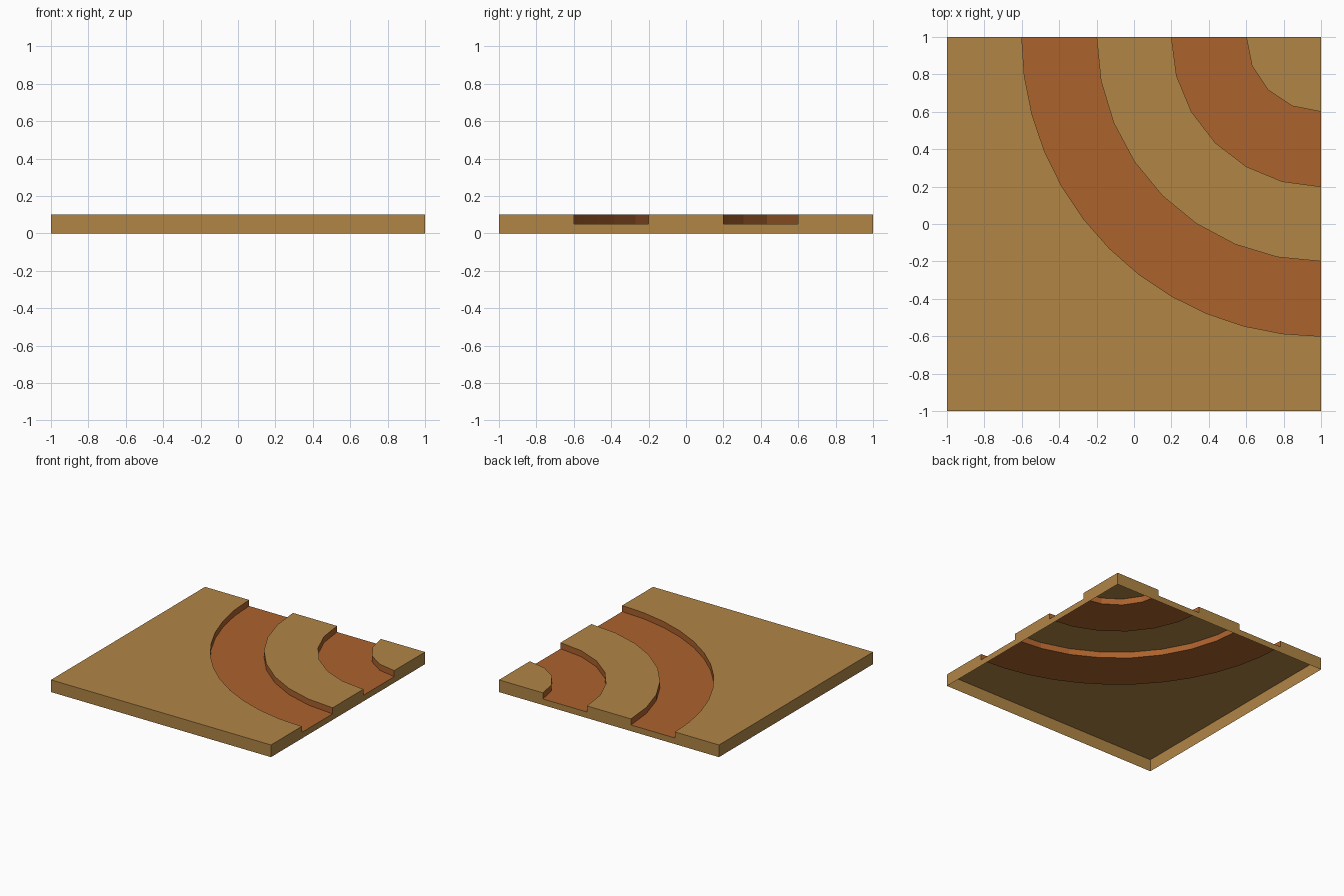
import bpy, bmesh
from math import cos, sin, pi
from mathutils import Vector

if "Cube" in bpy.data.objects:
    bpy.data.objects.remove(bpy.data.objects["Cube"])

TOP, FLOOR = 0.1, 0.05
# arc radius about the corner (1, 1) -> number of segments in the quarter turn
ARCS = {0.4: 4, 0.8: 6, 1.2: 8, 1.6: 12}


def material(name, color):
    m = bpy.data.materials.new(name)
    m.diffuse_color = (*color, 1)
    m.use_nodes = True
    m.node_tree.nodes["Principled BSDF"].inputs["Base Color"].default_value = m.diffuse_color
    return m


def arc(r, z):
    """Quarter arc from the back edge round to the right edge."""
    n = ARCS[r]
    return [Vector((1 - r * cos(i * pi / 2 / n), 1 - r * sin(i * pi / 2 / n), z))
            for i in range(n + 1)]


def face(bm, pts, normal):
    f = bm.faces.new([bm.verts.new(p) for p in pts])
    f.normal_update()
    if f.normal.dot(Vector(normal)) < 0:
        f.normal_flip()


def finish(bm, name, mat):
    bmesh.ops.remove_doubles(bm, verts=bm.verts, dist=1e-4)
    me = bpy.data.meshes.new(name)
    bm.to_mesh(me)
    bm.free()
    me.materials.append(mat)
    bpy.context.collection.objects.link(bpy.data.objects.new(name, me))


tan = material("tan_ground", (0.434, 0.235, 0.06))
orange = material("orange_track", (0.413, 0.122, 0.026))
UP = (0, 0, 1)

# raised ground: inner corner, middle strip, outer area
bm = bmesh.new()
face(bm, arc(0.4, TOP) + [(1, 1, TOP)], UP)
face(bm, arc(0.8, TOP) + arc(1.2, TOP)[::-1], UP)
face(bm, arc(1.6, TOP) + [(1, -1, TOP), (-1, -1, TOP), (-1, 1, TOP)], UP)
finish(bm, "ground_top", tan)

# outer skirt, open underneath; two plain sides and two notched sides
bm = bmesh.new()
plain = [(-1, 0), (1, 0), (1, TOP), (-1, TOP)]
notched = [(-1, 0), (1, 0), (1, TOP)]
for r_in, r_out in ((0.4, 0.8), (1.2, 1.6)):
    a, b = 1 - r_in, 1 - r_out
    notched += [(a, TOP), (a, FLOOR), (b, FLOOR), (b, TOP)]
notched.append((-1, TOP))
for side, profile in ((-1, plain), (1, notched)):
    face(bm, [(side, t, z) for t, z in profile], (side, 0, 0))
    face(bm, [(t, side, z) for t, z in profile], (0, side, 0))
finish(bm, "side_skirt", tan)

# sunken curved tracks: floor plus the two step walls
for name, r_in, r_out in (("inner_track", 0.4, 0.8), ("outer_track", 1.2, 1.6)):
    bm = bmesh.new()
    face(bm, arc(r_in, FLOOR) + arc(r_out, FLOOR)[::-1], UP)
    for r, sign in ((r_in, -1), (r_out, 1)):
        lo, hi = arc(r, FLOOR), arc(r, TOP)
        for i in range(ARCS[r]):
            face(bm, [lo[i], lo[i + 1], hi[i + 1], hi[i]], (sign, sign, 0))
    finish(bm, name, orange)
